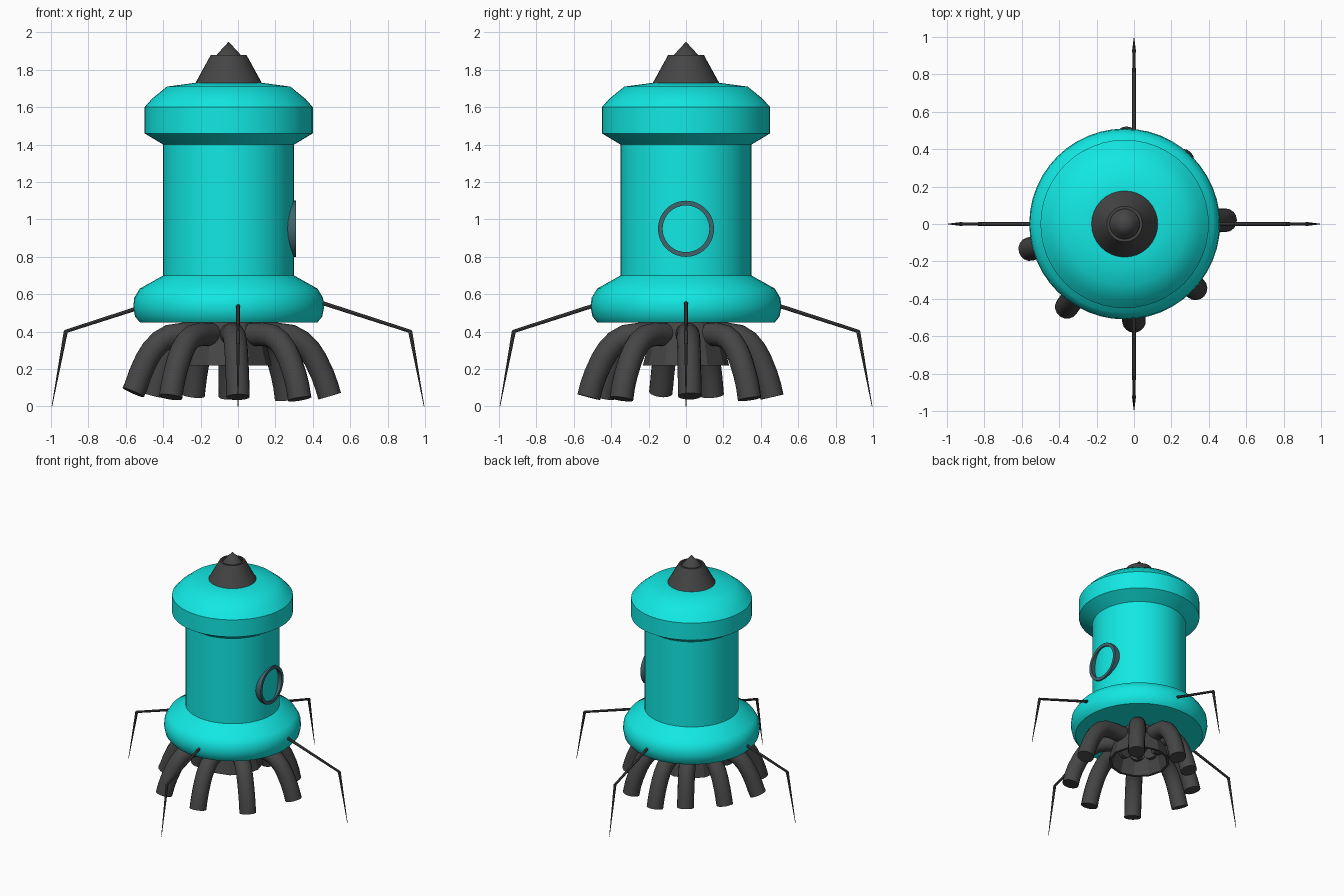
import bpy, bmesh, math
from mathutils import Vector, Matrix

if "Cube" in bpy.data.objects:
    bpy.data.objects.remove(bpy.data.objects["Cube"])

AX = -0.05  # x of the capsule's axis


def material(name, rgb):
    m = bpy.data.materials.new(name)
    m.diffuse_color = (*rgb, 1)
    m.use_nodes = True
    m.node_tree.nodes["Principled BSDF"].inputs["Base Color"].default_value = m.diffuse_color
    return m


TEAL = material("teal", (0.006, 0.81, 0.77))
DARK = material("dark", (0.06, 0.06, 0.06))
RING = material("ring", (0.05, 0.13, 0.15))


def finish(name, bm, mat, angle=40):
    bmesh.ops.remove_doubles(bm, verts=bm.verts, dist=1e-5)
    bmesh.ops.recalc_face_normals(bm, faces=bm.faces)
    me = bpy.data.meshes.new(name)
    bm.to_mesh(me)
    bm.free()
    me.materials.append(mat)
    ob = bpy.data.objects.new(name, me)
    bpy.context.collection.objects.link(ob)
    bpy.ops.object.select_all(action='DESELECT')
    ob.select_set(True)
    bpy.context.view_layer.objects.active = ob
    bpy.ops.object.shade_smooth_by_angle(angle=math.radians(angle))
    return ob


def lathe(name, profile, mat, steps=48, matrix=None, closed=False, angle=40):
    """Spin an (r, z) profile about z, then place it."""
    bm = bmesh.new()
    vs = [bm.verts.new((r, 0, z)) for r, z in profile]
    pairs = list(zip(vs, vs[1:])) + ([(vs[-1], vs[0])] if closed else [])
    es = [bm.edges.new(p) for p in pairs]
    bmesh.ops.spin(bm, geom=vs + es, cent=(0, 0, 0), axis=(0, 0, 1),
                   angle=2 * math.pi, steps=steps, use_merge=True)
    bm.transform(matrix or Matrix.Translation((AX, 0, 0)))
    return finish(name, bm, mat, angle)


def tube(name, pts, radii, mat, sides):
    """Round sweep along a planar path that bends in a vertical plane."""
    bm = bmesh.new()
    pts = [Vector(p) for p in pts]
    flat = pts[-1] - pts[0]
    side = Vector((-flat.y, flat.x, 0)).normalized()
    rings = []
    for i, (p, r) in enumerate(zip(pts, radii)):
        a = (p - pts[i - 1]).normalized() if i else Vector()
        b = (pts[i + 1] - p).normalized() if i < len(pts) - 1 else Vector()
        up = side.cross((a + b).normalized())
        rings.append([bm.verts.new(p + r * (math.cos(t) * side + math.sin(t) * up))
                      for t in (2 * math.pi * k / sides for k in range(sides))])
    for a, b in zip(rings, rings[1:]):
        for k in range(sides):
            n = (k + 1) % sides
            bm.faces.new((a[k], a[n], b[n], b[k]))
    bm.faces.new(rings[0])
    bm.faces.new(rings[-1])
    return finish(name, bm, mat)


# Capsule body: flared skirt, barrel and domed head
lathe("capsule_body", [
    (0, 0.45), (0.475, 0.45), (0.50, 0.48), (0.51, 0.53), (0.505, 0.58), (0.475, 0.63),
    (0.35, 0.70), (0.35, 1.40), (0.45, 1.46), (0.45, 1.60), (0.41, 1.645),
    (0.33, 1.71), (0.18, 1.73), (0, 1.73)], TEAL)

# Top nozzle with a pointed plug in its mouth
lathe("top_nozzle", [(0.18, 1.725), (0.095, 1.88), (0.08, 1.88), (0.095, 1.84),
                     (0, 1.84)], DARK, 32)
lathe("top_spike", [(0.09, 1.84), (0.06, 1.885), (0, 1.95)], DARK, 32)

# Bottom nozzle, faceted, with a spike inside
lathe("bottom_nozzle", [(0.17, 0.46), (0.23, 0.22), (0.21, 0.22), (0.15, 0.44),
                        (0, 0.44)], DARK, 12, angle=20)
lathe("bottom_spike", [(0.12, 0.44), (0, 0.22)], DARK, 12)

# Porthole ring on the right side
lathe("porthole_ring", [(0.125, 0.24), (0.15, 0.24), (0.15, 0.31), (0.125, 0.31)], RING, 40,
      Matrix.Translation((0, 0, 0.95)) @ Matrix.Rotation(math.pi / 2, 4, 'Y'), closed=True)

# Exhaust pipes curling out from under the skirt and down
ENDS = [(0.49, 0.02, 0.055), (0.33, -0.345, 0.04), (0.00, -0.52, 0.05),
        (-0.36, -0.445, 0.05), (-0.56, -0.135, 0.075), (-0.45, 0.14, 0.06),
        (-0.24, 0.35, 0.06), (-0.04, 0.46, 0.05), (0.26, 0.34, 0.04)]
BEND = [(0.28, 0.385), (0.48, 0.385), (0.62, 0.375), (0.72, 0.345), (0.80, 0.30),
        (0.86, 0.25), (0.93, 0.17), (0.97, 0.11)]
for i, (x, y, z) in enumerate(ENDS):
    path = [(AX + (x - AX) * f, y * f, h) for f, h in BEND] + [(x, y, z)]
    tube(f"exhaust_pipe_{i + 1}", path, [0.063] * len(path), DARK, 16)

# Four jointed landing legs
for i, side in enumerate(("right", "back", "left", "front")):
    c, s = round(math.cos(i * math.pi / 2)), round(math.sin(i * math.pi / 2))
    hip, knee, foot = [(c * r, s * r, z) for r, z in ((0.42, 0.563), (0.925, 0.40), (0.995, 0.0))]
    tube(f"{side}_upper_leg", [hip, knee], [0.011, 0.009], DARK, 8)
    tube(f"{side}_lower_leg", [(c * 0.92, s * 0.92, 0.405), foot], [0.011, 0.0015], DARK, 8)
